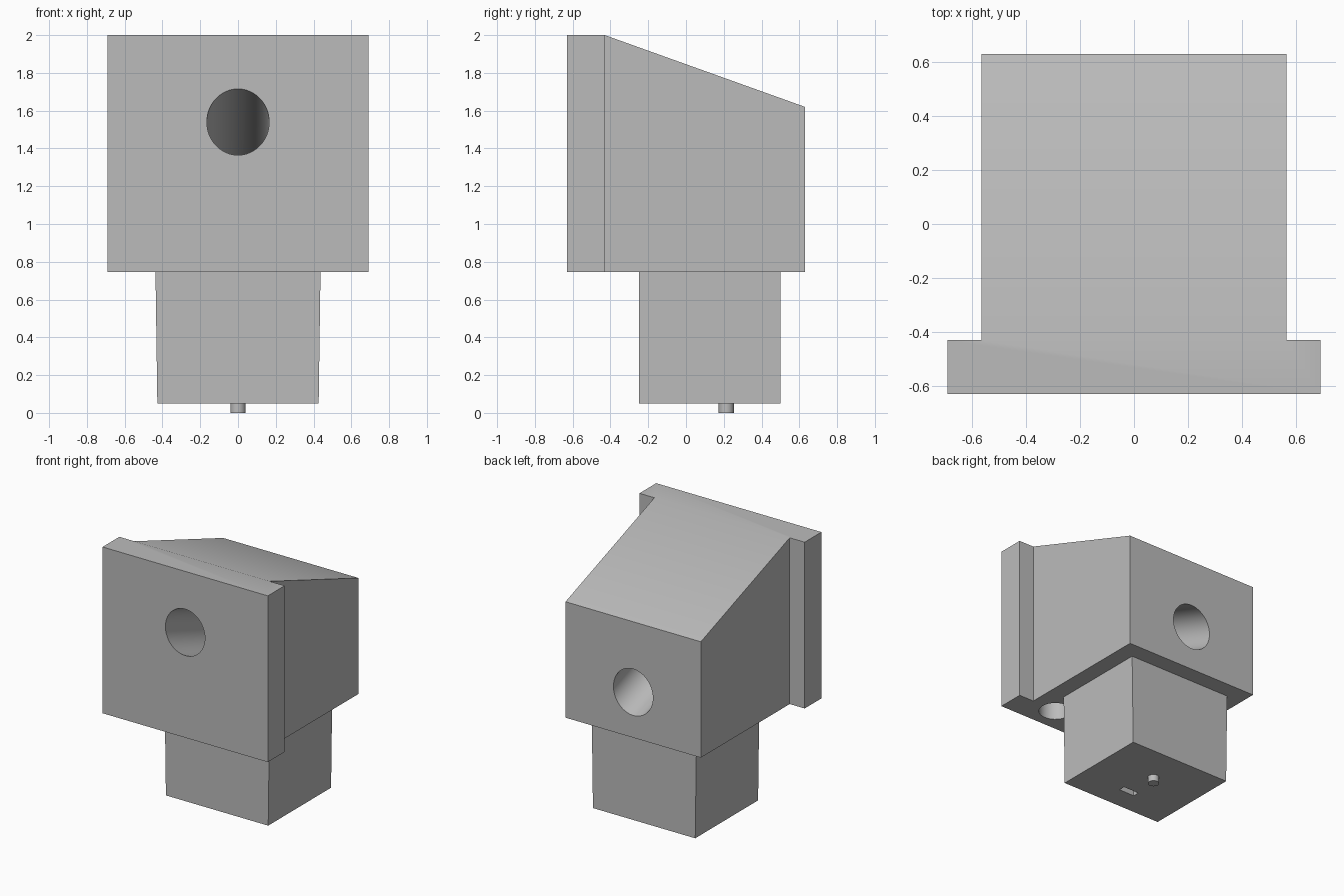
import bpy, bmesh, math
from mathutils import Vector

if "Cube" in bpy.data.objects:
    bpy.data.objects.remove(bpy.data.objects["Cube"], do_unlink=True)

grey = bpy.data.materials.new("plain grey")
grey.use_nodes = True
COLOUR = (0.5, 0.5, 0.5, 1)
grey.diffuse_color = COLOUR
grey.node_tree.nodes["Principled BSDF"].inputs["Base Color"].default_value = COLOUR


def finish(name, bm):
    bmesh.ops.recalc_face_normals(bm, faces=bm.faces[:])
    mesh = bpy.data.meshes.new(name)
    bm.to_mesh(mesh)
    bm.free()
    mesh.materials.append(grey)
    obj = bpy.data.objects.new(name, mesh)
    bpy.context.collection.objects.link(obj)
    return obj


def box(name, x, y, z, top_scale=1.0):
    """Box from (low, high) ranges; top_scale widens the top in x."""
    bm = bmesh.new()
    bmesh.ops.create_cube(bm, size=1)
    for v in bm.verts:
        top = v.co.z > 0
        v.co = [r[int(c > 0)] for r, c in zip((x, y, z), v.co)]
        if top:
            v.co.x *= top_scale
    return finish(name, bm)


def rod(name, start, end, radius, sides=48):
    """Cylinder between two points."""
    start, end = Vector(start), Vector(end)
    axis = end - start
    bm = bmesh.new()
    bmesh.ops.create_cone(bm, cap_ends=True, segments=sides, radius1=radius,
                          radius2=radius, depth=axis.length)
    bm.transform(axis.to_track_quat('Z', 'Y').to_matrix().to_4x4())
    bmesh.ops.translate(bm, verts=bm.verts[:], vec=(start + end) / 2)
    return finish(name, bm)


def cut(target, cutters):
    bpy.context.view_layer.objects.active = target
    for c in cutters:
        c.hide_render = True
        mod = target.modifiers.new("cut", 'BOOLEAN')
        mod.operation, mod.solver, mod.object = 'DIFFERENCE', 'EXACT', c
        bpy.ops.object.modifier_apply(modifier=mod.name)
        bpy.data.objects.remove(c, do_unlink=True)


def shade(obj):
    bpy.ops.object.select_all(action='DESELECT')
    obj.select_set(True)
    bpy.context.view_layer.objects.active = obj
    bpy.ops.object.shade_smooth_by_angle(angle=math.radians(30))


# Main body: T-shaped plan with wide front plate and sloping rear roof
FRONT, STEP, BACK = -0.63, -0.43, 0.63
BASE, TOP, REAR_TOP = 0.745, 2.0, 1.62
half = [(0.69, FRONT), (0.69, STEP), (0.565, STEP), (0.565, BACK)]
outline = half + [(-x, y) for x, y in reversed(half)]
bm = bmesh.new()
low = [bm.verts.new((x, y, BASE)) for x, y in outline]
high = [bm.verts.new((x, y, REAR_TOP if y == BACK else TOP)) for x, y in outline]
n = len(outline)
for i in range(n):
    j = (i + 1) % n
    bm.faces.new((low[i], low[j], high[j], high[i]))
bm.faces.new(low)
bm.faces.new(high[:3] + high[5:])   # flat plate top
bm.faces.new(high[2:6])             # sloping roof
body = finish("body", bm)

# Bore parallel to the roof, and two blind holes under the front plate
slope = (TOP - REAR_TOP) / (BACK - STEP)
bore = rod("bore_cutter", (0, -1, 1.54 + slope * (1 + FRONT)),
           (0, 1, 1.54 - slope * (1 - FRONT)), 0.165, 64)
screws = [rod("screw_hole_cutter", (s * 0.355, -0.44, 0.6),
              (s * 0.355, -0.44, 1.2), 0.115) for s in (-1, 1)]
cut(body, [bore] + screws)
shade(body)

# Slightly flared shank with a small slot underneath
shank = box("shank", (-0.427, 0.427), (-0.25, 0.5), (0.05, BASE), 1.023)
cut(shank, [box("slot_cutter", (-0.06, 0.07), (-0.075, -0.025), (0, 0.1))])

# Locating pin
shade(rod("locating_pin", (0, 0.213, 0), (0, 0.213, 0.06), 0.04, 32))
